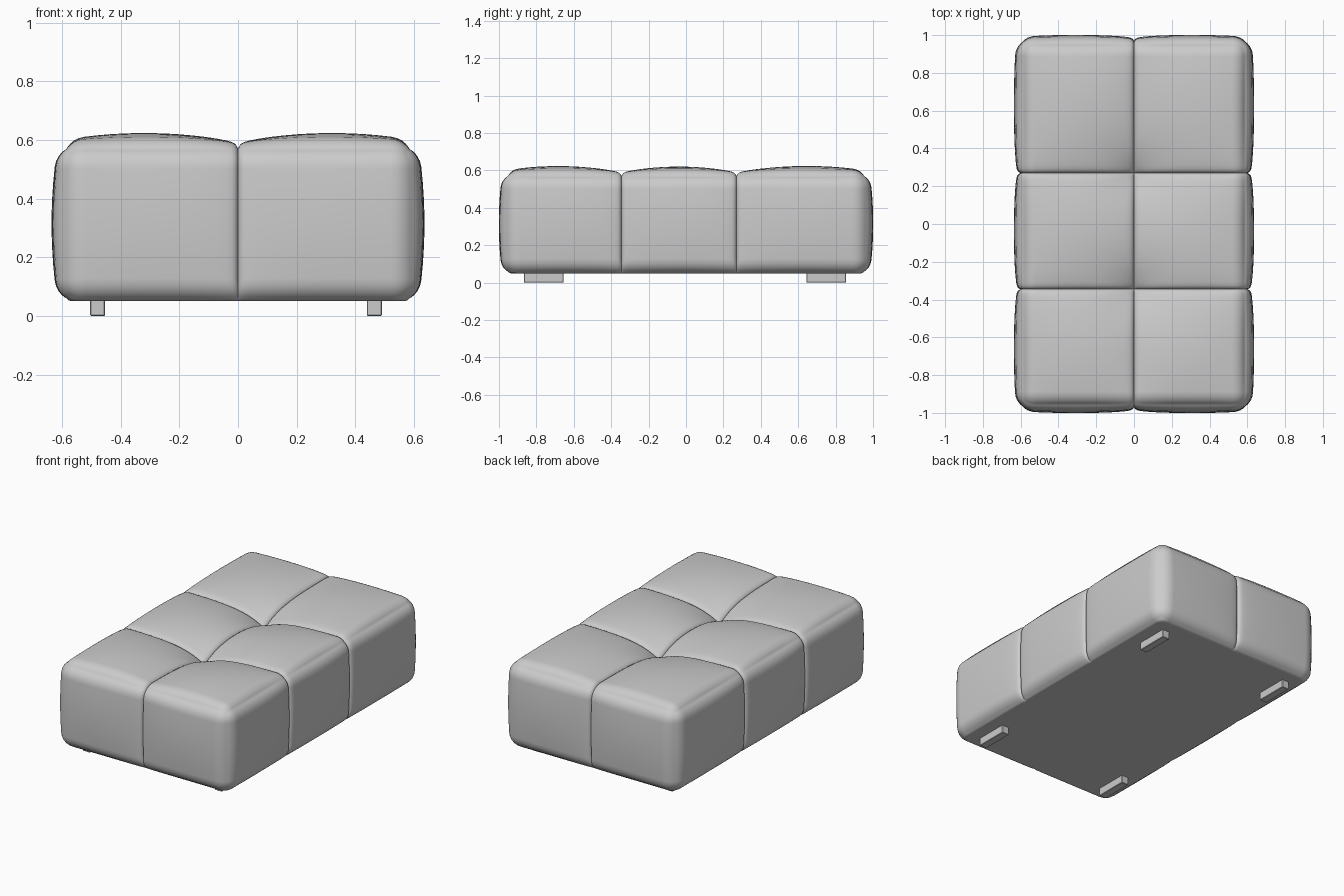
import bpy, bmesh
from math import sin, pi, exp, hypot
from mathutils import Vector

if "Cube" in bpy.data.objects:
    bpy.data.objects.remove(bpy.data.objects["Cube"])

HX, HY, Z0, Z1, R = 0.610, 0.978, 0.035, 0.594, 0.085   # cushion box and edge radius
FLOOR = 0.05
X_SEAMS, Y_SEAMS = [0.0], [-0.345, 0.27]
TUFTS = [(0.0, y) for y in Y_SEAMS]


def grid_lines(lo, hi, seams, step=0.045):
    """Even lines, with extra ones at the rounded edges and the seams."""
    n = round((hi - lo) / step)
    lines = [lo + (hi - lo) * i / n for i in range(n + 1)]
    lines = [v for v in lines if lo + R < v < hi - R and all(abs(v - s) > 0.055 for s in seams)]
    for f in (0, 0.2, 0.4, 0.6, 0.8, 1):
        lines += [lo + R * f, hi - R * f]
    for s in seams:
        for d in (0.004, 0.011, 0.022, 0.04):
            lines += [s - d, s + d]
        lines.append(s)
    return sorted(lines)


def puff(v, stops):
    """Pillow profile: 0 at each seam or end, 1 in the middle of a cell."""
    for a, b in zip(stops, stops[1:]):
        if a <= v <= b:
            return max(0.0, sin(pi * (v - a) / (b - a))) ** 0.7
    return 0.0


def clamp(v, lo, hi):
    return max(lo, min(hi, v))


def upholster(p):
    """Round the box, inflate every cell, pull in seams and tufts."""
    core = Vector((clamp(p.x, R - HX, HX - R), clamp(p.y, R - HY, HY - R), clamp(p.z, Z0 + R, Z1 - R)))
    n = (p - core).normalized()
    q = core + n * R
    px = puff(p.x, [-HX] + X_SEAMS + [HX])
    py = puff(p.y, [-HY] + Y_SEAMS + [HY])
    pz = puff(p.z, [Z0, Z1])
    up = max(n.z, 0.0)
    off = up ** 2 * 0.032 * px * py
    off += n.x ** 2 * 0.026 * pz * (0.5 + 0.5 * py) + n.y ** 2 * 0.023 * pz * (0.5 + 0.5 * px)
    d = min([abs(p.x - s) for s in X_SEAMS] + [abs(p.y - s) for s in Y_SEAMS])
    groove = 0.016 * exp(-d / 0.007) + 0.006 * exp(-d / 0.05)
    off -= groove * (1 - max(-n.z, 0.0))
    q += n * off
    for tx, ty in TUFTS:
        q.z -= up * 0.085 * exp(-hypot(p.x - tx, p.y - ty) / 0.13)
    q.z = max(q.z, FLOOR)
    return q


# Tufted cushion
axes = [grid_lines(-HX, HX, X_SEAMS), grid_lines(-HY, HY, Y_SEAMS), grid_lines(Z0, Z1, [])]
bm = bmesh.new()
verts = {}


def vert(key):
    if key not in verts:
        verts[key] = bm.verts.new(upholster(Vector([axes[a][key[a]] for a in range(3)])))
    return verts[key]


for a in range(3):
    b, c = (a + 1) % 3, (a + 2) % 3
    for end in (0, len(axes[a]) - 1):
        for i in range(len(axes[b]) - 1):
            for j in range(len(axes[c]) - 1):
                quad = []
                for di, dj in ((0, 0), (1, 0), (1, 1), (0, 1)):
                    key = [0, 0, 0]
                    key[a], key[b], key[c] = end, i + di, j + dj
                    quad.append(vert(tuple(key)))
                bm.faces.new(quad if end else quad[::-1])
mesh = bpy.data.meshes.new("tufted_cushion")
bm.to_mesh(mesh)
bm.free()
cushion = bpy.data.objects.new("tufted_cushion", mesh)
bpy.context.collection.objects.link(cushion)
bpy.context.view_layer.objects.active = cushion
cushion.select_set(True)
bpy.ops.object.shade_smooth_by_angle(angle=0.7)

# Four flat block feet
for side, x in (("left", -0.479), ("right", 0.465)):
    for end, y in (("front", -0.76), ("back", 0.75)):
        bpy.ops.mesh.primitive_cube_add(size=1, location=(x, y, 0.029))
        foot = bpy.context.object
        foot.name = f"{end}_{side}_foot"
        foot.scale = (0.051, 0.212, 0.058)
        bpy.ops.object.transform_apply(location=False, rotation=False, scale=True)
        bevel = foot.modifiers.new("soft_edges", 'BEVEL')
        bevel.width, bevel.segments = 0.003, 1
